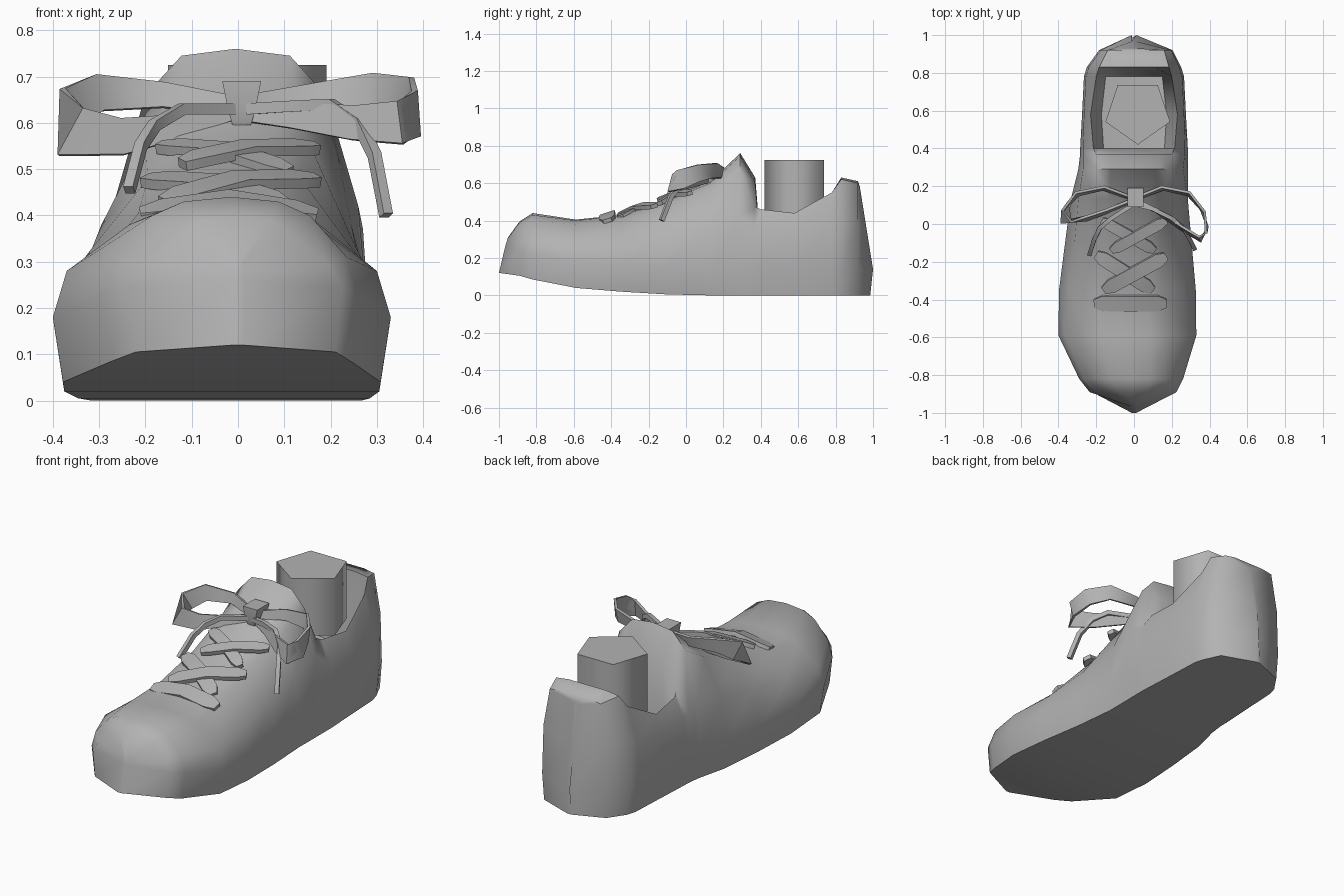
import bpy, bmesh, math
from mathutils import Vector

cube = bpy.data.objects.get("Cube")
if cube:
    bpy.data.objects.remove(cube, do_unlink=True)

gray = bpy.data.materials.new("plain gray")
gray.use_nodes = True
tone = (0.45, 0.45, 0.45, 1)
gray.diffuse_color = tone
gray.node_tree.nodes["Principled BSDF"].inputs["Base Color"].default_value = tone


def make_object(name, verts, faces, angle=40):
    mesh = bpy.data.meshes.new(name)
    mesh.from_pydata(verts, [], faces)
    bm = bmesh.new()
    bm.from_mesh(mesh)
    bmesh.ops.recalc_face_normals(bm, faces=bm.faces)
    bm.to_mesh(mesh)
    bm.free()
    mesh.materials.append(gray)
    obj = bpy.data.objects.new(name, mesh)
    bpy.context.collection.objects.link(obj)
    bpy.ops.object.select_all(action="DESELECT")
    obj.select_set(True)
    bpy.context.view_layer.objects.active = obj
    bpy.ops.object.shade_smooth_by_angle(angle=math.radians(angle))
    return obj


def loft(name, rings, angle=40):
    """Skin a row of closed rings and cap both ends."""
    n = len(rings[0])
    verts = [p for ring in rings for p in ring]
    faces = [(k * n + i, k * n + (i + 1) % n, (k + 1) * n + (i + 1) % n, (k + 1) * n + i)
             for k in range(len(rings) - 1) for i in range(n)]
    faces += [tuple(range(n)), tuple(range(len(verts) - n, len(verts)))]
    return make_object(name, verts, faces, angle)


def band(name, path, widths, thick, across):
    """Sweep a flat strip along a path; its width runs along 'across'."""
    path = [Vector(p) for p in path]
    rings = []
    for i, p in enumerate(path):
        ahead = (path[min(i + 1, len(path) - 1)] - path[max(i - 1, 0)]).normalized()
        wide = Vector(across)
        wide = (wide - ahead * wide.dot(ahead)).normalized() * widths[i] / 2
        thin = ahead.cross(wide).normalized() * thick / 2
        rings.append([p + wide + thin, p - wide + thin, p - wide - thin, p + wide - thin])
    return loft(name, rings, 50)


# Shoe body: y, middle, half width, sole z, shoulder x z, rim x z, inner z, centre z
front_sections = [
    (-0.99, 0, .012, .12, .012, .28, .01, .30, .30, .31),
    (-0.89, -.005, .23, .105, .2, .29, .12, .36, .39, .395),
    (-0.82, -.015, .275, .085, .25, .31, .17, .40, .43, .44),
    (-0.59, -.035, .365, .04, .335, .28, .2, .38, .4, .405),
    (-0.35, -.035, .362, .02, .31, .29, .18, .405, .425, .43),
    (-0.1, -.03, .335, .005, .285, .33, .165, .48, .505, .515),
    (0.13, -.025, .31, 0, .27, .38, .175, .565, .6, .61),
    (0.29, -.005, .29, 0, .265, .42, .195, .66, .745, .76),
]
back_sections = [
    (0.37, 0, .285, 0, .27, .37, .2, .475, .6, .63),
    (0.4, 0, .285, 0, .27, .36, .215, .46, .27, .25),
    (0.58, 0, .275, 0, .265, .34, .23, .44, .27, .25),
    (0.78, 0, .265, 0, .255, .38, .2, .55, .27, .25),
    (0.83, 0, .25, 0, .24, .4, .185, .62, .63, .63),
    (0.92, .01, .195, 0, .187, .4, .15, .6, .61, .61),
    (1.0, 0, .012, 0, .012, .35, .01, .57, .58, .58),
]
rings = []
for y, mid, half, sole, sx, sz, rx, rz, iz, cz in front_sections + back_sections:
    inset = .75 if iz < rz - .1 else .6
    side = [(half * .94, sole), (half, sole + .14), (sx, sz), (rx, rz), (rx * inset, iz)]
    outline = side + [(0, cz)] + [(-x, z) for x, z in reversed(side)]
    ring = []
    for x, z in outline:
        lean = 0
        if y > .95:
            lean = -.16 * max(z - .14, 0) - (.015 if z < .05 else 0)
        elif y < -.95:
            lean = .3 * max(z - .15, 0) - .01
        ring.append((mid + x, y + lean, z))
    rings.append(ring)
loft("shoe_body", rings, 60)

# Ankle post, five sided with a point to the front
post = []
for z in (.42, .725):
    post.append([(.02 + .18 * math.sin(a), .595 - .175 * math.cos(a), z)
                 for a in [math.tau * i / 5 for i in range(5)]])
loft("ankle_post", post, 80)


# Flat laces lying on the instep
def lace(name, start, end, width, lift):
    def top(x, y):
        rise = .425 + max(y + .36, 0) * .36
        return Vector((x, y, rise + lift - .4 * abs(x + .025) ** 1.5))
    a, b = Vector(start), Vector(end)
    path = [top(*a.lerp(b, t)) for t in (0, .12, .5, .88, 1)]
    slope_normal = Vector((0, -.33, 1))
    band(name, path, [width * .55, width, width, width, width * .55], .022,
         slope_normal.cross(path[-1] - path[0]))


lace("toe_lace", (-.21, -.42), (.17, -.42), .085, .008)
lace("lower_lace_right", (-.2, -.16), (.1, -.35), .075, .008)
lace("lower_lace_left", (.17, -.17), (-.16, -.35), .075, .018)
lace("upper_lace_right", (-.17, .02), (.11, -.14), .06, .008)
lace("upper_lace_left", (.17, .02), (-.12, -.14), .06, .018)

# Bow loops, tipped back a little so their faces look up and forward
tipped = (0, .25, 1)
band("bow_loop_right",
     [(-.02, .14, .64), (-.16, .19, .66), (-.3, .16, .665), (-.365, .09, .63),
      (-.36, .01, .58), (-.25, .03, .57), (-.14, .07, .59), (-.02, .12, .62)],
     [.04, .055, .08, .1, .115, .08, .055, .035], .014, tipped)
band("bow_loop_left",
     [(.02, .14, .64), (.15, .19, .655), (.29, .16, .67), (.365, .07, .655),
      (.385, -.03, .62), (.35, -.08, .6), (.25, -.02, .6), (.12, .07, .615), (.02, .12, .62)],
     [.04, .055, .075, .09, .105, .095, .075, .055, .035], .014, tipped)

# Loose lace ends
upright = (0, 0, 1)
band("lace_end_right",
     [(-.01, .1, .63), (-.12, .03, .63), (-.18, -.02, .595), (-.21, -.08, .55), (-.235, -.16, .455)],
     [.024] * 5, .022, upright)
band("lace_end_left",
     [(.02, .1, .63), (.1, .08, .635), (.2, .03, .64), (.26, -.02, .6),
      (.295, -.08, .53), (.32, -.13, .4)],
     [.024] * 6, .022, upright)

# Knot, narrowing downward
knot = []
for z, w, d in ((.595, .02, .04), (.63, .03, .05), (.69, .042, .05)):
    knot.append([(.008 + sx * w, .14 + sy * d, z)
                 for sx, sy in ((-1, -1), (1, -1), (1, 1), (-1, 1))])
loft("knot", knot, 30)
